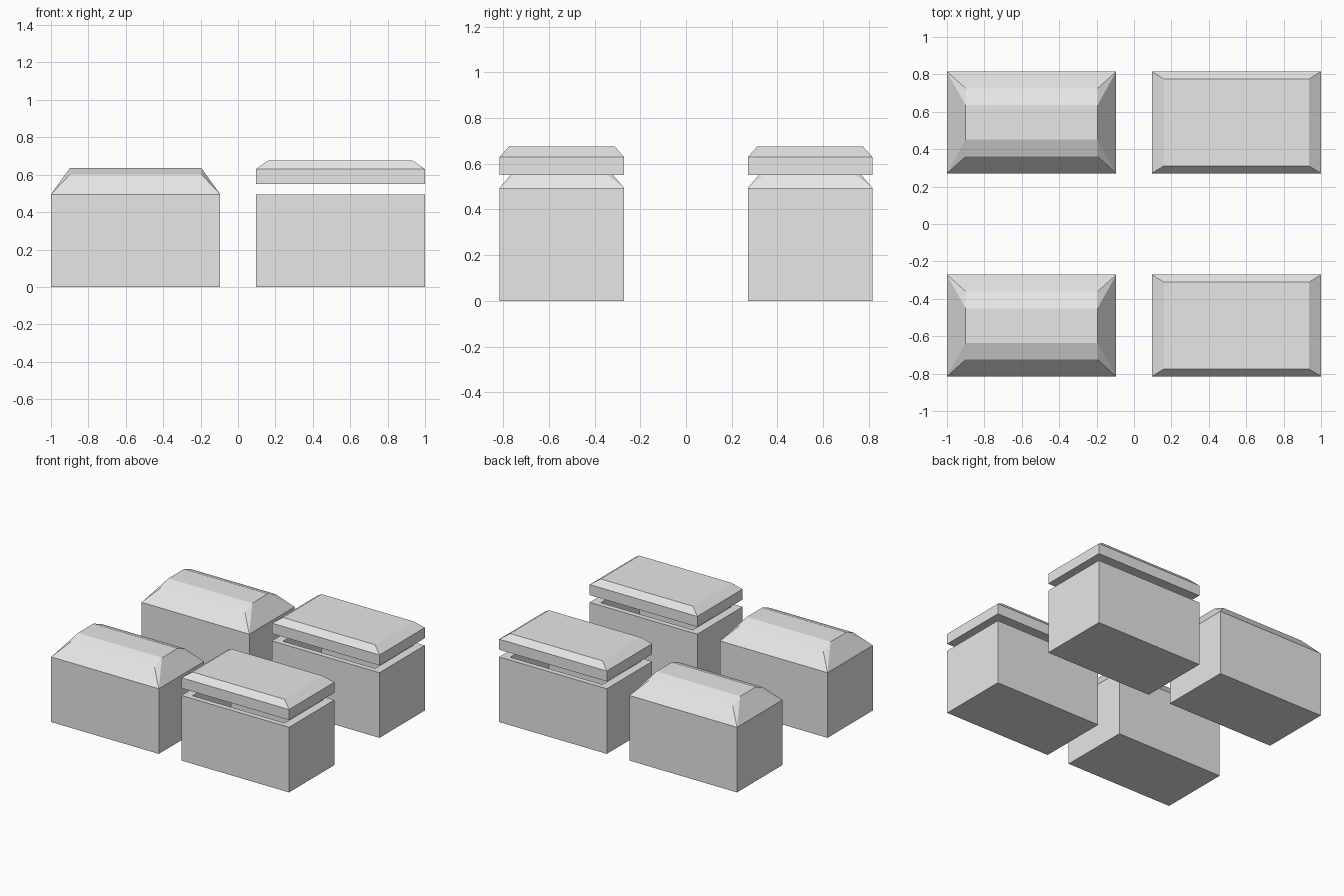
import bpy, bmesh

cube = bpy.data.objects.get("Cube")
if cube:
    bpy.data.objects.remove(cube, do_unlink=True)

grey = bpy.data.materials.new("plain_grey")
grey.use_nodes = True
colour = (0.8, 0.8, 0.8, 1)
grey.diffuse_color = colour
grey.node_tree.nodes["Principled BSDF"].inputs["Base Color"].default_value = colour

HX, HY = 0.4525, 0.272      # half width and half depth of every chest
BODY_H = 0.495
CX, CY = 1 - HX, 0.543      # chest centres
RIM_X, RIM_Y = 0.065, 0.04  # wall thickness and lid bevel


def make_object(name, bm, location):
    bmesh.ops.recalc_face_normals(bm, faces=bm.faces)
    mesh = bpy.data.meshes.new(name)
    bm.to_mesh(mesh)
    bm.free()
    mesh.materials.append(grey)
    obj = bpy.data.objects.new(name, mesh)
    obj.location = location
    bpy.context.collection.objects.link(obj)


def stack(name, layers, location):
    """Skin a stack of rectangles given as (x inset, y inset, z)."""
    bm = bmesh.new()
    rings = []
    for ix, iy, z in layers:
        x, y = HX - ix, HY - iy
        rings.append([bm.verts.new((sx * x, sy * y, z))
                      for sx, sy in ((-1, -1), (1, -1), (1, 1), (-1, 1))])
    for low, high in zip(rings, rings[1:]):
        for i in range(4):
            j = (i + 1) % 4
            bm.faces.new((low[i], low[j], high[j], high[i]))
    bm.faces.new(rings[0])
    bm.faces.new(rings[-1])
    make_object(name, bm, location)


def barrel_lid(name, location):
    """Faceted lid with sloping ends, each end split into flat faces."""
    bm = bmesh.new()
    profile = [(-HY, 0), (-HY + 0.09, 0.105), (-HY + 0.18, 0.14)]
    profile += [(-y, z) for y, z in reversed(profile)]
    ends = []
    for side in (-1, 1):
        ends.append([bm.verts.new((side * (HX - (0.1 if z else 0)), y, z))
                     for y, z in profile])
    left, right = ends
    for i in range(len(profile)):
        j = (i + 1) % len(profile)
        bm.faces.new((left[i], left[j], right[j], right[i]))
    for end in ends:
        bm.faces.new((end[0], end[2], end[3], end[5]))
        bm.faces.new(end[:3])
        bm.faces.new(end[3:])
    make_object(name, bm, location)


for row, sy in (("front", -1), ("back", 1)):
    # Closed chest with a faceted barrel lid
    stack(f"{row}_closed_chest_body", [(0, 0, 0), (0, 0, BODY_H)], (-CX, sy * CY, 0))
    barrel_lid(f"{row}_barrel_lid", (-CX, sy * CY, BODY_H))

    # Hollow chest with a bevelled lid raised above it
    stack(f"{row}_open_chest_body",
          [(0, 0, 0), (0, 0, BODY_H), (RIM_X, RIM_Y, BODY_H), (RIM_X, RIM_Y, 0.05)],
          (CX, sy * CY, 0))
    stack(f"{row}_raised_lid",
          [(0, 0, 0.55), (0, 0, 0.63), (RIM_X, RIM_Y, 0.675)], (CX, sy * CY, 0))
